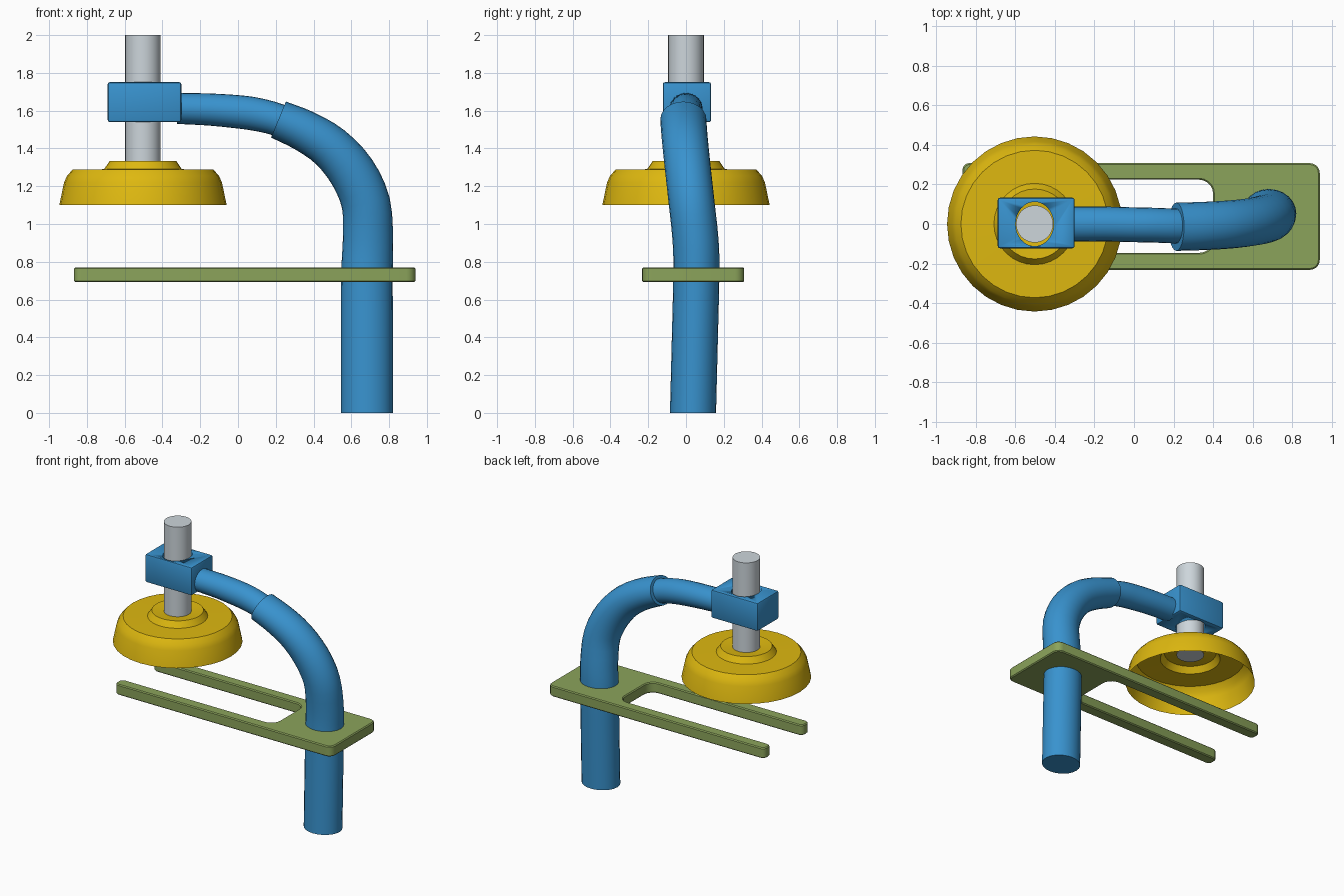
import bpy, bmesh, math
from mathutils import Vector

if "Cube" in bpy.data.objects:
    bpy.data.objects.remove(bpy.data.objects["Cube"])


def material(name, rgb):
    m = bpy.data.materials.new(name)
    m.diffuse_color = (*rgb, 1)
    m.use_nodes = True
    m.node_tree.nodes["Principled BSDF"].inputs["Base Color"].default_value = m.diffuse_color
    return m


BLUE = material("blue", (0.04, 0.29, 0.62))
YELLOW = material("yellow", (0.73, 0.48, 0.005))
GREEN = material("olive green", (0.26, 0.37, 0.105))
GREY = material("light grey", (0.61, 0.67, 0.71))
AXIS_X = -0.503


def finish(name, bm, mat, angle=40):
    me = bpy.data.meshes.new(name)
    bm.to_mesh(me)
    bm.free()
    ob = bpy.data.objects.new(name, me)
    bpy.context.collection.objects.link(ob)
    me.materials.append(mat)
    bpy.ops.object.select_all(action='DESELECT')
    ob.select_set(True)
    bpy.context.view_layer.objects.active = ob
    bpy.ops.object.shade_smooth_by_angle(angle=math.radians(angle))
    return ob


def skin(bm, rings, caps):
    n = len(rings[0])
    vs = [[bm.verts.new(p) for p in ring] for ring in rings]
    for a, b in zip(vs, vs[1:]):
        for i in range(n):
            j = (i + 1) % n
            bm.faces.new((a[i], b[i], b[j], a[j]))
    if caps:
        bm.faces.new(vs[0])
        bm.faces.new(vs[-1][::-1])
        bmesh.ops.recalc_face_normals(bm, faces=bm.faces)


def lathe(name, profile, mat, sides, caps=False):
    bm = bmesh.new()
    rings = [[(AXIS_X + r * math.cos(math.tau * i / sides),
               r * math.sin(math.tau * i / sides), z) for i in range(sides)]
             for r, z in profile]
    skin(bm, rings, caps)
    return finish(name, bm, mat)


def spline(pts, steps):
    """Catmull-Rom through (x, y, z, radius) points."""
    pts = [Vector(p) for p in pts]
    ext = [2 * pts[0] - pts[1]] + pts + [2 * pts[-1] - pts[-2]]
    out = []
    for a, b, c, d in zip(ext, ext[1:], ext[2:], ext[3:]):
        for k in range(steps):
            t = k / steps
            out.append(0.5 * (2 * b + (c - a) * t + (2 * a - 5 * b + 4 * c - d) * t * t
                              + (3 * b - a - 3 * c + d) * t ** 3))
    return out + [pts[-1]]


def tube(name, pts, side_radius, mat, sides=24):
    """Oval tube: radius in the xz plane from the points, fixed radius along y."""
    path = spline(pts, 3)
    rings = []
    for k, p in enumerate(path):
        d = path[min(k + 1, len(path) - 1)] - path[max(k - 1, 0)]
        n = Vector((d.z, 0, -d.x)).normalized()
        rings.append([p.xyz + n * p.w * math.cos(math.tau * i / sides)
                      + Vector((0, side_radius * math.sin(math.tau * i / sides), 0))
                      for i in range(sides)])
    bm = bmesh.new()
    skin(bm, rings, True)
    return finish(name, bm, mat)


# vertical rod
lathe("rod", [(0.094, 2.0), (0.094, 1.32)], GREY, 32, caps=True)

# open bowl hanging on the rod
lathe("bowl", [(0.094, 1.325), (0.177, 1.333), (0.206, 1.29), (0.373, 1.288),
               (0.402, 1.255), (0.418, 1.22), (0.443, 1.1)], YELLOW, 32)

# thick outer arm, rising from the floor and bending over
tube("outer_arm", [(0.683, 0.037, 0, 0.137), (0.683, 0.047, 0.4, 0.137),
                   (0.683, 0.055, 0.75, 0.136), (0.688, 0.05, 0.92, 0.133),
                   (0.677, 0.03, 1.11, 0.129), (0.605, 0.012, 1.273, 0.125),
                   (0.49, -0.002, 1.405, 0.117), (0.354, -0.01, 1.492, 0.110),
                   (0.214, -0.014, 1.553, 0.103)], 0.122, BLUE)

# thinner inner arm, reaching the clamp
tube("inner_arm", [(0.33, -0.01, 1.50, 0.085), (0.21, -0.01, 1.552, 0.086),
                   (0.1, -0.006, 1.58, 0.088), (0.0, -0.004, 1.594, 0.088),
                   (-0.15, 0.0, 1.606, 0.085), (-0.32, 0.0, 1.612, 0.082)], 0.088, BLUE)

# clamp block with an oval hole for the rod
bm = bmesh.new()
bmesh.ops.create_cube(bm, size=1)
for v in bm.verts:
    v.co = Vector((v.co.x * 0.39 - 0.495, v.co.y * 0.256 + 0.005, v.co.z * 0.212 + 1.645))
bmesh.ops.bevel(bm, geom=bm.edges[:], offset=0.012, segments=2, profile=0.5, affect='EDGES')
clamp = finish("clamp_block", bm, BLUE)
hole = lathe("clamp_hole_cutter", [(0.112, 1.9), (0.112, 1.4)], BLUE, 32, caps=True)
for v in hole.data.vertices:
    v.co.x = AXIS_X + (v.co.x - AXIS_X) * 0.86
hole.hide_render = True
mod = clamp.modifiers.new("hole", 'BOOLEAN')
mod.operation, mod.object, mod.solver = 'DIFFERENCE', hole, 'EXACT'
bpy.context.view_layer.objects.active = clamp
bpy.ops.object.modifier_apply(modifier=mod.name)
bpy.data.objects.remove(hole)

# two-pronged fork plate: outline corners as (x, y, corner radius)
corners = [(-0.868, -0.232, 0.035), (0.94, -0.232, 0.05), (0.94, 0.308, 0.05),
           (-0.868, 0.308, 0.035), (-0.868, 0.224, 0.035), (0.40, 0.224, 0.07),
           (0.40, -0.146, 0.07), (-0.868, -0.146, 0.035)]
outline = []
for k, (x, y, r) in enumerate(corners):
    p = Vector((x, y))
    u = (Vector(corners[k - 1][:2]) - p).normalized()
    w = (Vector(corners[(k + 1) % len(corners)][:2]) - p).normalized()
    for i in range(6):
        a = math.pi / 2 * i / 5
        outline.append(p + u * r * (1 - math.sin(a)) + w * r * (1 - math.cos(a)))
bm = bmesh.new()
face = bm.faces.new([bm.verts.new((q.x, q.y, 0.692)) for q in outline])
ext = bmesh.ops.extrude_face_region(bm, geom=[face])
for v in ext["geom"]:
    if isinstance(v, bmesh.types.BMVert):
        v.co.z = 0.771
bmesh.ops.recalc_face_normals(bm, faces=bm.faces)
rims = [e for e in bm.edges if abs(e.verts[0].co.z - e.verts[1].co.z) < 1e-4]
bmesh.ops.bevel(bm, geom=rims, offset=0.007, segments=1, affect='EDGES')
finish("fork_plate", bm, GREEN, 30)
